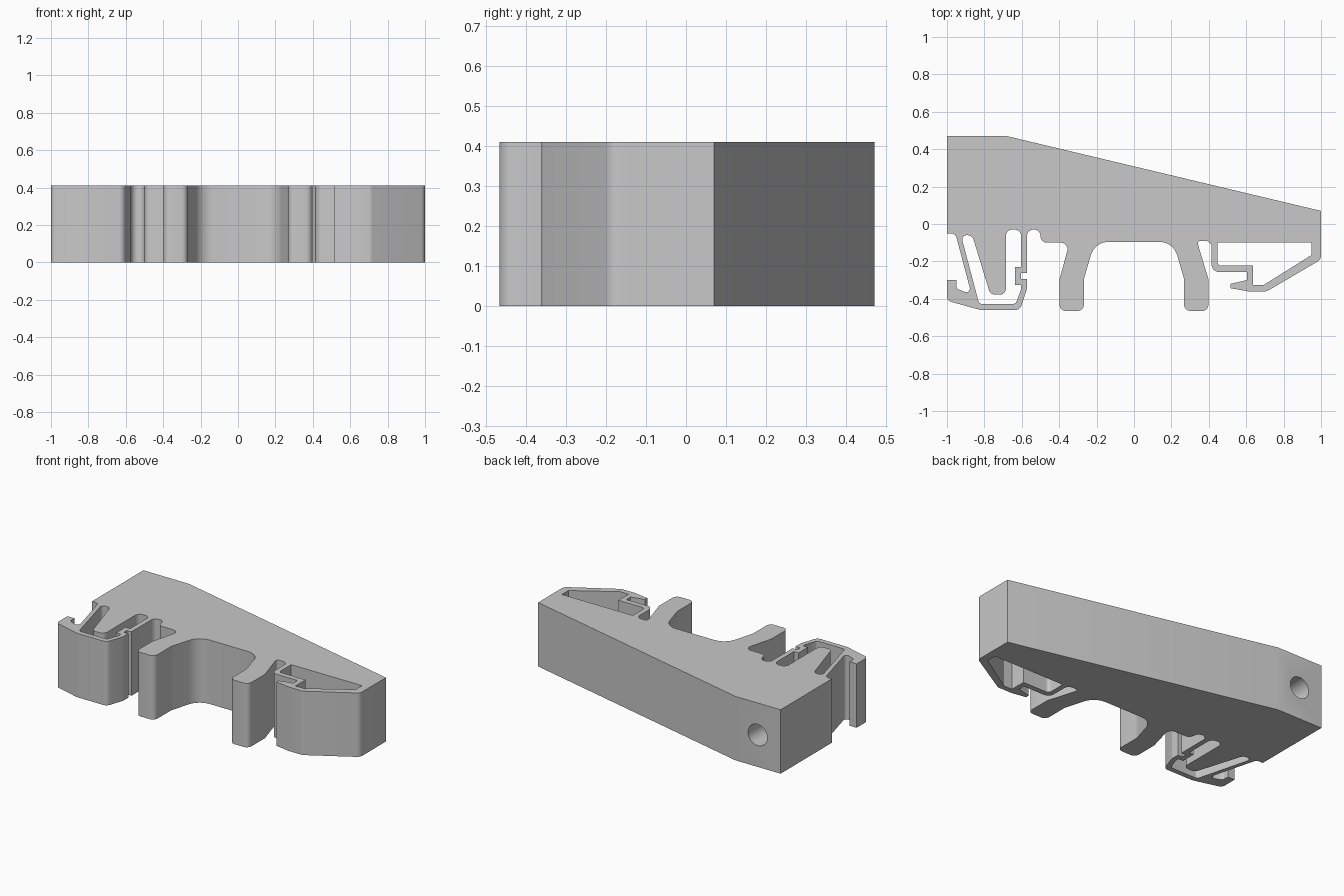
import bpy
import bmesh
import math
from mathutils import Vector

HEIGHT = 0.41
ROUND = 0.034   # slot ends and foot tips
SOFT = 0.02     # small softened corners

if "Cube" in bpy.data.objects:
    bpy.data.objects.remove(bpy.data.objects["Cube"], do_unlink=True)


def make_material(name, color):
    mat = bpy.data.materials.new(name)
    mat.use_nodes = True
    mat.diffuse_color = color
    mat.node_tree.nodes["Principled BSDF"].inputs["Base Color"].default_value = color
    return mat


def rounded(corners, steps=8):
    """Turn (x, y) or (x, y, radius) corners into a loop with filleted corners."""
    loop = []
    points = [Vector((c[0], c[1], 0)) for c in corners]
    for i, corner in enumerate(corners):
        p = points[i]
        if len(corner) < 3:
            loop.append(p)
            continue
        to_prev = points[i - 1] - p
        to_next = points[(i + 1) % len(points)] - p
        half = to_prev.angle(to_next) / 2
        limit = 0.49 * min(to_prev.length, to_next.length)
        reach = min(corner[2] / math.tan(half), limit)
        radius = reach * math.tan(half)
        u, v = to_prev.normalized(), to_next.normalized()
        centre = p + (u + v).normalized() * radius / math.sin(half)
        start = (p + u * reach - centre).normalized()
        end = (p + v * reach - centre).normalized()
        loop += [centre + start.slerp(end, k / steps).normalized() * radius
                 for k in range(steps + 1)]
    return loop


def extrude_profile(name, loops, height):
    """Extrude a flat outline; loops after the first become openings."""
    curve = bpy.data.curves.new(name, "CURVE")
    curve.dimensions = "2D"
    curve.fill_mode = "BOTH"
    curve.extrude = height / 2
    for loop in loops:
        spline = curve.splines.new("POLY")
        spline.points.add(len(loop) - 1)
        for point, co in zip(spline.points, loop):
            point.co = (co.x, co.y, 0, 1)
        spline.use_cyclic_u = True
    obj = bpy.data.objects.new(name, curve)
    bpy.context.collection.objects.link(obj)
    select_only(obj)
    bpy.ops.object.convert(target="MESH")
    obj = bpy.context.object
    bm = bmesh.new()
    bm.from_mesh(obj.data)
    bmesh.ops.remove_doubles(bm, verts=bm.verts, dist=0.0001)
    bmesh.ops.translate(bm, verts=bm.verts, vec=(0, 0, height / 2))
    bmesh.ops.recalc_face_normals(bm, faces=bm.faces)
    bm.to_mesh(obj.data)
    bm.free()
    return obj


def select_only(obj):
    bpy.ops.object.select_all(action="DESELECT")
    obj.select_set(True)
    bpy.context.view_layer.objects.active = obj


# Sloping back of the body
back = [(-1, 0.47), (-0.68, 0.47), (1, 0.07)]

# Spring clip on the model's left, ending in the slot beside the foot
left_clip = [
    (1, -0.19, 0.04), (0.71, -0.36, 0.04), (0.61, -0.36), (0.515, -0.343),
    (0.515, -0.32), (0.603, -0.3), (0.603, -0.257), (0.415, -0.257, 0.04),
    (0.415, -0.09, ROUND), (0.34, -0.09, ROUND),
]

# One foot, from its outer side to the arch; mirrored for the other
foot = [
    (0.345, -0.12), (0.398, -0.295), (0.398, -0.465, ROUND),
    (0.268, -0.465, ROUND), (0.268, -0.295, 0.1), (0.21, -0.095, 0.1),
]
mirrored_foot = [(-c[0], *c[1:]) for c in reversed(foot[1:])]

# Shoulder and spring clip on the model's right
right_clip = [
    (-0.345, -0.1, 0.035), (-0.5, -0.1, 0.035), (-0.5, -0.03, ROUND),
    (-0.572, -0.03, ROUND), (-0.572, -0.262), (-0.604, -0.262),
    (-0.604, -0.293), (-0.572, -0.293), (-0.572, -0.345, SOFT),
    (-0.61, -0.46, 0.035), (-0.82, -0.46, 0.05), (-1, -0.41, 0.03),
    (-1, -0.3), (-0.95, -0.3), (-0.95, -0.345, SOFT),
    (-0.868, -0.378, SOFT), (-0.955, -0.05, 0.03), (-1, -0.05),
]

# Openings enclosed by the two clips
left_opening = [
    (0.447, -0.1), (0.95, -0.1), (0.95, -0.165), (0.695, -0.325),
    (0.635, -0.325), (0.635, -0.223), (0.447, -0.223, SOFT),
]
right_opening = [
    (-0.925, -0.06, ROUND), (-0.865, -0.06, ROUND), (-0.768, -0.378, ROUND),
    (-0.685, -0.378, ROUND), (-0.685, -0.03, ROUND), (-0.604, -0.03, ROUND),
    (-0.604, -0.23), (-0.637, -0.23), (-0.637, -0.325), (-0.604, -0.325),
    (-0.604, -0.35), (-0.632, -0.427, SOFT), (-0.828, -0.427, SOFT),
]

outline = back + left_clip + foot + mirrored_foot + right_clip
body = extrude_profile(
    "clip_body", [rounded(c) for c in (outline, left_opening, right_opening)], HEIGHT)
body.data.materials.clear()
body.data.materials.append(make_material("plain grey", (0.58, 0.58, 0.58, 1)))

# Round blind hole in the back face
bpy.ops.mesh.primitive_cylinder_add(
    vertices=40, radius=0.068, depth=0.6,
    location=(-0.837, 0.47, HEIGHT / 2), rotation=(math.pi / 2, 0, 0))
cutter = bpy.context.object
cutter.name = "hole_cutter"
cutter.hide_render = True
select_only(body)
cut = body.modifiers.new("back_hole", "BOOLEAN")
cut.operation = "DIFFERENCE"
cut.solver = "EXACT"
cut.object = cutter
bpy.ops.object.modifier_apply(modifier=cut.name)
bpy.data.objects.remove(cutter, do_unlink=True)

bpy.ops.object.shade_smooth_by_angle(angle=math.radians(30))
